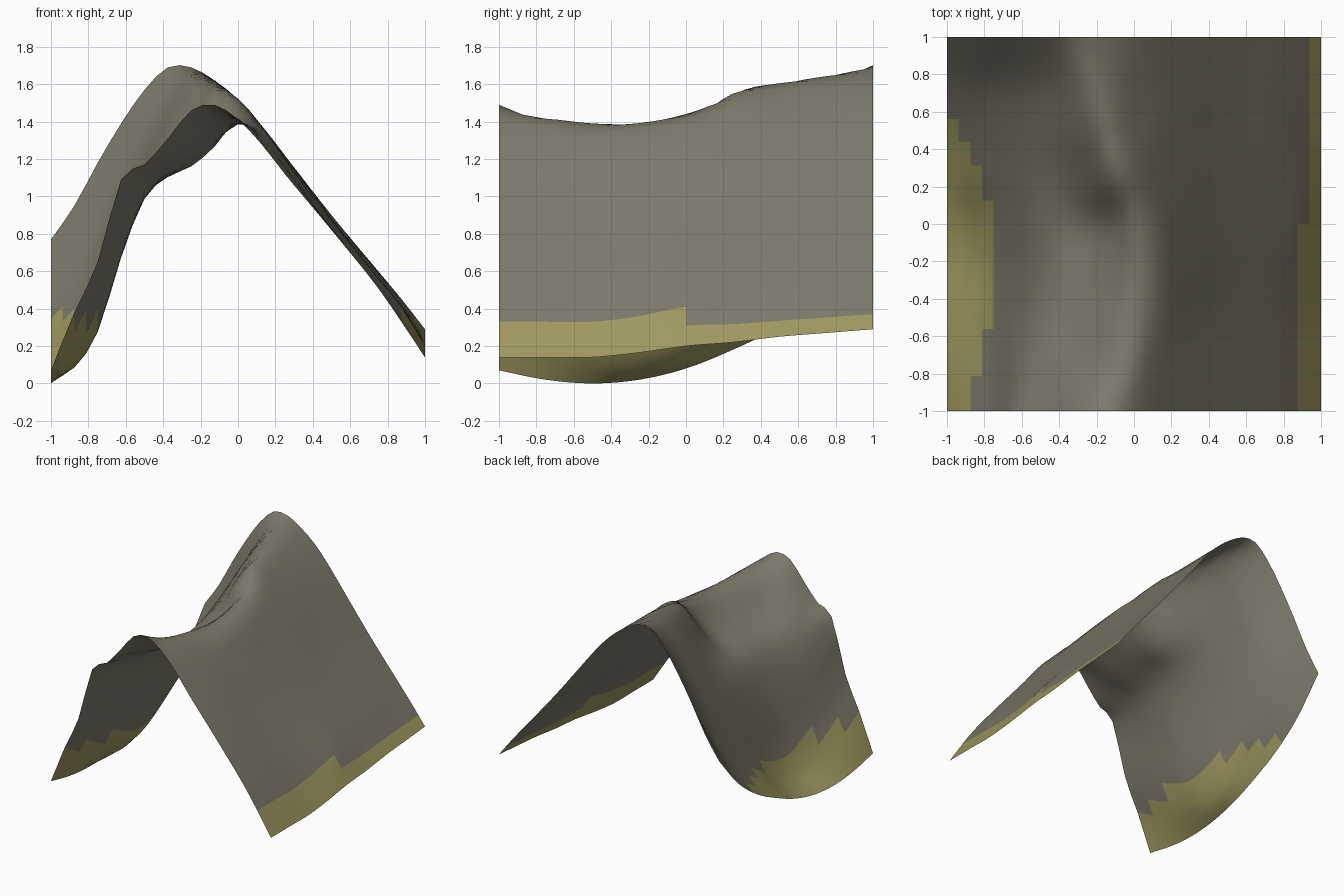
import bpy, bmesh

# Height profiles across the ridge (columns = XS), one row per y from front to back
XS = [-1, -.875, -.75, -.625, -.5, -.375, -.25, -.125, 0, .125, .25, .5, .75, .875, 1]
YS = [-1, -.75, -.5, -.25, 0, .25, .5, .75, 1]
ROWS = [
    [.07, .38, .65, 1.09, 1.17, 1.31, 1.46, 1.49, 1.41, 1.28, 1.12, .82, .51, .33, .14],
    [.02, .24, .50, .94, 1.12, 1.21, 1.30, 1.39, 1.415, 1.30, 1.15, .83, .51, .33, .14],
    [.00, .13, .37, .78, 1.04, 1.13, 1.22, 1.33, 1.39, 1.33, 1.17, .83, .51, .33, .14],
    [.02, .085, .275, .68, .99, 1.11, 1.17, 1.28, 1.39, 1.36, 1.20, .85, .53, .36, .165],
    [.08, .145, .32, .69, 1.0, 1.11, 1.18, 1.29, 1.44, 1.38, 1.21, .87, .56, .41, .20],
    [.18, .30, .46, .77, 1.05, 1.20, 1.36, 1.54, 1.52, 1.38, 1.22, .88, .57, .41, .22],
    [.305, .44, .62, .88, 1.15, 1.36, 1.54, 1.605, 1.51, 1.38, 1.22, .88, .585, .42, .25],
    [.49, .64, .81, 1.06, 1.29, 1.50, 1.635, 1.62, 1.51, 1.375, 1.22, .89, .595, .435, .27],
    [.77, .95, 1.18, 1.39, 1.57, 1.69, 1.69, 1.62, 1.52, 1.38, 1.22, .90, .60, .45, .29],
]
N = 32  # cells per side


def spline(ts, vs, t):
    """Smooth cubic through the points (ts, vs)."""
    last = len(ts) - 1
    i = max(k for k in range(last) if ts[k] <= t + 1e-9)

    def slope(k):
        a, b = max(k - 1, 0), min(k + 1, last)
        return (vs[b] - vs[a]) / (ts[b] - ts[a])

    h = ts[i + 1] - ts[i]
    u = (t - ts[i]) / h
    return ((2*u**3 - 3*u**2 + 1) * vs[i] + (u**3 - 2*u**2 + u) * h * slope(i)
            + (3*u**2 - 2*u**3) * vs[i + 1] + (u**3 - u**2) * h * slope(i + 1))


def height(x, y):
    return max(0, spline(YS, [spline(XS, row, x) for row in ROWS], y))


def material(name, color):
    mat = bpy.data.materials.new(name)
    mat.diffuse_color = (*color, 1)
    return mat


# Sand strips along the low edges: cell column -> y range
SAND = {0: (-1, .5625), 1: (-1, .4375), 2: (-.8125, .3125), 3: (-.5625, .125),
        N - 2: (-1, 0), N - 1: (-1, 1)}

# Terrain sheet
bm = bmesh.new()
grid = [[bm.verts.new((x, y, height(x, y)))
         for x in (-1 + 2 * i / N for i in range(N + 1))]
        for y in (-1 + 2 * j / N for j in range(N + 1))]
for j in range(N):
    for i in range(N):
        face = bm.faces.new((grid[j][i], grid[j][i + 1], grid[j + 1][i + 1], grid[j + 1][i]))
        face.smooth = True
        low, high = SAND.get(i, (2, 2))
        face.material_index = int(low < -1 + 2 * (j + .5) / N < high)

mesh = bpy.data.meshes.new("terrain")
bm.to_mesh(mesh)
bm.free()
mesh.materials.append(material("rock", (.20, .19, .145)))
mesh.materials.append(material("sand", (.34, .315, .115)))
terrain = bpy.data.objects.new("terrain", mesh)
bpy.context.collection.objects.link(terrain)
